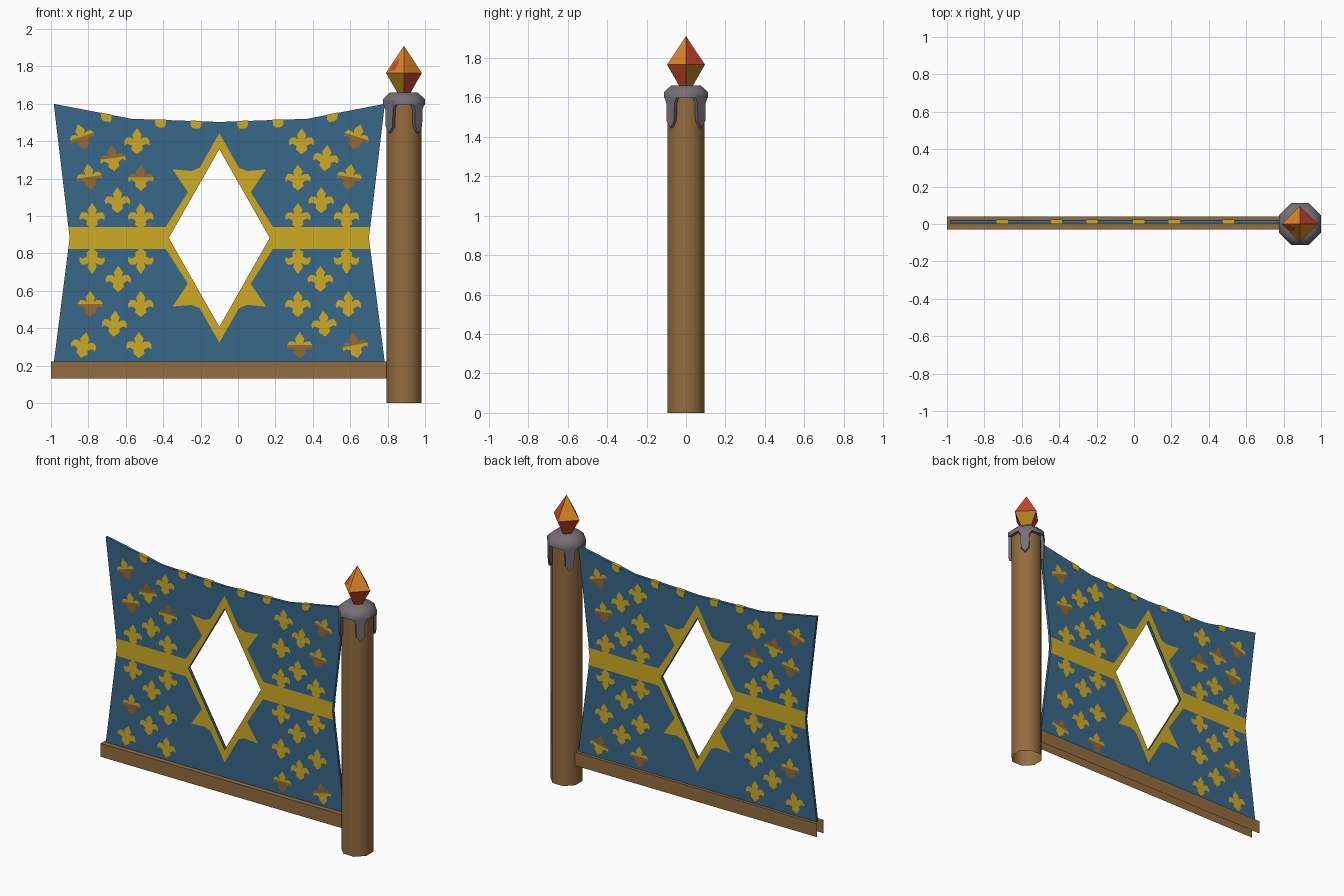
import bpy, bmesh, math
from mathutils import Vector

if "Cube" in bpy.data.objects:
    bpy.data.objects.remove(bpy.data.objects["Cube"])

def material(name, r, g, b):
    lin = lambda c: ((c / 255 + 0.055) / 1.055) ** 2.4
    m = bpy.data.materials.new(name)
    m.diffuse_color = (lin(r), lin(g), lin(b), 1)
    m.use_nodes = True
    m.node_tree.nodes["Principled BSDF"].inputs["Base Color"].default_value = m.diffuse_color
    return m

BLUE = material("blue cloth", 56, 104, 137)
GOLD = material("gold", 208, 171, 36)
BRONZE = material("worn bronze", 150, 106, 52)
WOOD = material("wood", 147, 108, 62)
GREY = material("grey metal", 118, 111, 118)
ORANGE = material("orange crystal", 222, 134, 36)
RED = material("red crystal", 205, 72, 50)
AMBER = material("amber crystal", 185, 130, 30)

def build(name, polys, mats, smooth=None, recalc=True):
    """polys: list of (points, material index)"""
    bm = bmesh.new()
    for pts, mi in polys:
        bm.faces.new([bm.verts.new(p) for p in pts]).material_index = mi
    bmesh.ops.remove_doubles(bm, verts=bm.verts, dist=0.0005)
    if recalc:
        bmesh.ops.recalc_face_normals(bm, faces=bm.faces)
    me = bpy.data.meshes.new(name)
    bm.to_mesh(me)
    bm.free()
    for m in mats:
        me.materials.append(m)
    if smooth:
        me.shade_smooth()
        me.set_sharp_from_angle(angle=math.radians(smooth))
    ob = bpy.data.objects.new(name, me)
    bpy.context.collection.objects.link(ob)
    return ob

PX = 0.887            # post axis
CX, CZ = -0.1, 0.883  # banner centre
Y0, Y1 = 0.003, 0.021 # cloth front and back

def octagon(apothem, z):
    r = apothem / math.cos(math.pi / 8)
    return [(PX + r * math.cos(math.pi / 8 + i * math.pi / 4),
             r * math.sin(math.pi / 8 + i * math.pi / 4), z) for i in range(8)]

def loft(rings):
    return [((a[i], a[(i + 1) % len(a)], b[(i + 1) % len(a)], b[i]), 0)
            for a, b in zip(rings, rings[1:]) for i in range(len(a))]

# post: open octagonal tube
build("post", loft([octagon(0.093, 0), octagon(0.093, 1.61)]), [WOOD], 60, False)

# metal cap
rings = [octagon(0.112, 1.595), octagon(0.112, 1.625), octagon(0.075, 1.66)]
build("post_cap", loft(rings) + [(rings[0], 0), (rings[-1], 0)], [GREY], 50)

# four drips hanging from the cap corners
prof = [(-0.046, 1.62), (-0.044, 1.6), (-0.029, 1.57), (-0.026, 1.48), (0, 1.445)]
prof += [(-t, z) for t, z in prof[-2::-1]]
polys = []
for k in range(4):
    a = math.pi / 4 + k * math.pi / 2
    ring = lambda d: [(PX + d * math.cos(a) - t * math.sin(a),
                       d * math.sin(a) + t * math.cos(a), z) for t, z in prof]
    inner, outer = ring(0.088), ring(0.112)
    polys += loft([inner, outer]) + [(inner, 0), (outer, 0)]
build("cap_drips", polys, [GREY], 50)

# crystal: square bipyramid with a cut foot
polys = []
top = Vector((PX, 0, 1.91))
mid = [Vector((PX + 0.096 * math.cos(i * math.pi / 2),
               0.096 * math.sin(i * math.pi / 2), 1.765)) for i in range(4)]
foot = [Vector((p.x + (PX - p.x) * 0.75, p.y * 0.25, 1.64)) for p in mid]
for i in range(4):
    j = (i + 1) % 4
    polys.append(((mid[i], mid[j], top), 1 if i == 0 else 0))
    polys.append(((mid[j], mid[i], foot[i], foot[j]), 2 if i % 2 == 0 else 1))
polys.append((foot[::-1], 0))
build("crystal", polys, [ORANGE, RED, AMBER], recalc=True)

# red fleck on the front left crystal face
a, b = mid[2], mid[3]
n = (b - a).cross(top - a).normalized() * 0.002
fleck = [a * u + b * v + top * (1 - u - v) + n for u, v in
         ((0.85, 0.1), (0.5, 0.4), (0.3, 0.38), (0.25, 0.2), (0.6, 0.05))]
build("crystal_fleck", [(fleck, 0)], [RED], recalc=False)

# rail: folded strip, open below and at the ends
sec = [(-0.029, 0.132), (-0.029, 0.222), (0.041, 0.222), (0.041, 0.132)]
build("bottom_rail", [(((-1, *p), (PX - 0.09, *p), (PX - 0.09, *q), (-1, *q)), 0)
                      for p, q in zip(sec, sec[1:])], [WOOD], recalc=False)

# cloth with diamond hole, mirrored halves
TOP = [(0, 1.503), (0.47, 1.52), (0.885, 1.6)]
half = [(0, 1.358)] + TOP + [(0.8, CZ), (0.885, 0.215), (0, 0.215), (0, 0.408), (0.27, CZ)]
cloth = build("banner_cloth", [([(CX + s * x, (Y0 + Y1) / 2, z) for x, z in half], 0)
                               for s in (-1, 1)], [BLUE])
mod = cloth.modifiers.new("thickness", 'SOLIDIFY')
mod.thickness, mod.offset = Y1 - Y0, 0

def both_sides(pts, mi=0, lift=0.003):
    """flat outline (x, z) placed on the front and back of the cloth"""
    area = sum(p[0] * q[1] - q[0] * p[1] for p, q in zip(pts, pts[1:] + pts[:1]))
    if area < 0:
        pts = pts[::-1]
    return [([(x, Y0 - lift, z) for x, z in pts], mi),
            ([(x, Y1 + lift, z) for x, z in pts[::-1]], mi)]

# gold spiked diamond frame and cross band, four mirrored quarters
quarter = [(0, 0.475), (0, 0.56), (0.105, 0.375), (0.15, 0.358), (0.25, 0.367),
           (0.168, 0.245), (0.287, 0.058), (0.807, 0.058), (0.8, 0), (0.27, 0)]
polys = []
for sx in (-1, 1):
    for sz in (-1, 1):
        polys += both_sides([(CX + sx * x, CZ + sz * z) for x, z in quarter])
build("diamond_frame", polys, [GOLD], recalc=False)

# lily motifs: upper and lower pieces; worn: 1 = upper bronze, 2 = lower bronze
UP = [(0, 0.07), (0.025, 0.035), (0.018, 0.008), (0.032, 0.02), (0.055, 0.02), (0.068, 0)]
LOW = [(0.068, 0), (0.066, -0.022), (0.05, -0.012), (0.027, -0.024), (0.03, -0.045), (0, -0.07)]
# distance from centre line, z, tilt in degrees, worn left, worn right
LILIES = [(0.735, 1.425, 18, 2, 2), (0.44, 1.4, 0, 0, 0), (0.57, 1.31, 8, 1, 0),
          (0.695, 1.21, 8, 2, 2), (0.42, 1.205, 0, 1, 0), (0.545, 1.085, 0, 0, 0),
          (0.68, 1.0, 0, 0, 0), (0.42, 1.0, 0, 0, 0), (0.54, 0.665, 0, 0, 0),
          (0.69, 0.53, 0, 2, 0), (0.42, 0.53, 0, 0, 0), (0.56, 0.425, -4, 0, 0),
          (0.725, 0.31, -12, 0, 1), (0.43, 0.31, 0, 0, 2),
          (0.68, 0.76, 180, 0, 0), (0.42, 0.76, 180, 0, 0)]
polys = []
for dx, z, tilt, *worn in LILIES:
    for s, w in zip((-1, 1), worn):
        c, n = math.cos(math.radians(tilt)), math.sin(math.radians(tilt)) * -s
        for piece, code in ((UP, 1), (LOW, 2)):
            outline = piece + [(-x, y) for x, y in piece[::-1] if x > 0]
            if code == 1:
                outline = piece + [(-x, y) for x, y in piece[:0:-1]]
            pts = [(CX + s * dx + x * c - y * n, z + x * n + y * c) for x, y in outline]
            polys += both_sides(pts, int(w == code), 0.0045)
build("lily_motifs", polys, [GOLD, BRONZE], recalc=False)

# gold tabs wrapped over the top hem
def hem(d):
    (x0, z0), (x1, z1) = TOP[:2] if d < 0.47 else TOP[1:]
    return z0 + (z1 - z0) * (d - x0) / (x1 - x0) + 0.002
polys = []
for d in (0.125, 0.315, 0.605):
    for s in (-1, 1):
        pts = [(CX + s * (d + e), hem(d + e) - h) for e, h in
               ((-0.03, 0), (0.03, 0), (0.027, 0.03), (0.012, 0.042), (-0.018, 0.042), (-0.028, 0.03))]
        front = [(x, Y0 - 0.003, z) for x, z in pts]
        back = [(x, Y1 + 0.003, z) for x, z in pts]
        polys += loft([front, back]) + [(front, 0), (back, 0)]
build("hem_tabs", polys, [GOLD])
